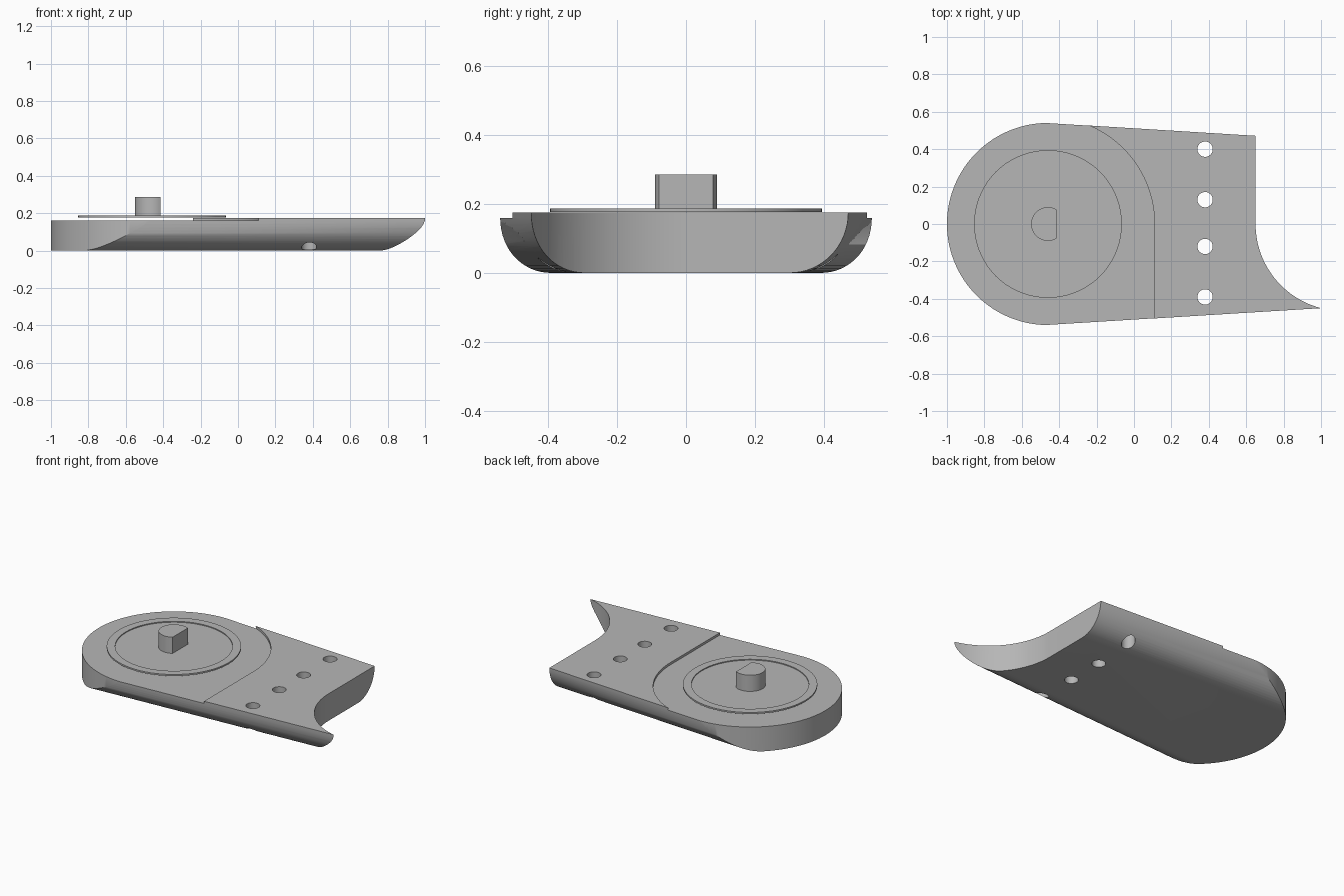
import bpy
import bmesh
from math import sin, cos, pi, radians, sqrt, atan2

if "Cube" in bpy.data.objects:
    bpy.data.objects.remove(bpy.data.objects["Cube"], do_unlink=True)

grey = bpy.data.materials.new("plain grey")
grey.use_nodes = True
grey.diffuse_color = (0.47, 0.47, 0.47, 1)
grey.node_tree.nodes["Principled BSDF"].inputs["Base Color"].default_value = (0.47, 0.47, 0.47, 1)

HUB = -0.46          # x of the round end's centre
TOP = 0.175          # height of the square end
LOW = 0.16           # height of the round end


def arc(cx, cy, r, start, end, steps):
    angles = [radians(start + (end - start) * i / steps) for i in range(steps + 1)]
    return [(cx + r * cos(a), cy + r * sin(a)) for a in angles]


def loft(name, rings):
    """Solid skinned through rings of equal point count."""
    bm = bmesh.new()
    rows = [[bm.verts.new(p) for p in ring] for ring in rings]
    n = len(rows[0])
    for a, b in zip(rows, rows[1:]):
        for i in range(n):
            bm.faces.new((a[i], a[(i + 1) % n], b[(i + 1) % n], b[i]))
    bm.faces.new(rows[0])
    bm.faces.new(rows[-1])
    bmesh.ops.recalc_face_normals(bm, faces=bm.faces)
    mesh = bpy.data.meshes.new(name)
    bm.to_mesh(mesh)
    bm.free()
    mesh.materials.append(grey)
    obj = bpy.data.objects.new(name, mesh)
    bpy.context.collection.objects.link(obj)
    return obj


def prism(name, outline, z0, z1):
    return loft(name, [[(x, y, z) for x, y in outline] for z in (z0, z1)])


def activate(obj):
    bpy.ops.object.select_all(action='DESELECT')
    obj.select_set(True)
    bpy.context.view_layer.objects.active = obj


def cut(obj, cutter, operation='DIFFERENCE'):
    cutter.hide_render = True
    mod = obj.modifiers.new("cut", 'BOOLEAN')
    mod.operation, mod.object, mod.solver = operation, cutter, 'EXACT'
    activate(obj)
    bpy.ops.object.modifier_apply(modifier=mod.name)
    bpy.data.objects.remove(cutter, do_unlink=True)


def smooth(obj):
    activate(obj)
    bpy.ops.object.shade_smooth_by_angle(angle=radians(30))


# Body: tapering trough section with rounded lower edges
def section(x):
    half = 0.54 - 0.0616 * (x - HUB)
    side = [(half - 0.17 + 0.17 * cos(a), TOP - TOP * sin(a))
            for a in [i * pi / 32 for i in range(17)]]
    return [(x, y, z) for y, z in side] + [(x, -y, z) for y, z in reversed(side)]


body = loft("body", [section(-1.1), section(1.1)])

# Plan outline: round end, square corner and concave scoop
R = 0.464
scoop_end = atan2(-0.45, 1 - (0.65 + R))
scoop = arc(0.65 + R, 0, R, 180, 360 + scoop_end * 180 / pi, 24)
plan = arc(HUB, 0, 0.5402, 88, 272, 64)
plan += [(-0.4, -0.6), (1.0, -0.6)] + scoop[::-1] + [(0.65, 0.6), (-0.4, 0.6)]
cut(body, prism("plan_cutter", plan, -0.1, 0.4), 'INTERSECT')

# Lowered deck around the hub
deck = [(-1.2, -0.7), (0.11, -0.7)] + arc(HUB, 0, 0.57, 0, 90, 32) + [(-1.2, 0.57)]
cut(body, prism("deck_cutter", deck, LOW, 0.4))

# Row of through holes
for y in (0.4, 0.13, -0.12, -0.39):
    cut(body, prism("hole_cutter", arc(0.38, y, 0.041, 0, 350, 35), -0.1, 0.4))
smooth(body)

# Thin disc with a shallow recess inside its rim
disc = prism("disc", arc(HUB, 0, 0.395, 0, 355, 71), 0.177, 0.187)
cut(disc, prism("recess_cutter", arc(HUB, 0, 0.345, 0, 355, 71), 0.181, 0.3))
smooth(disc)

# D-shaped pin
pin = prism("pin", arc(HUB, 0, 0.09, 60, 300, 32), 0.18, 0.286)
smooth(pin)
